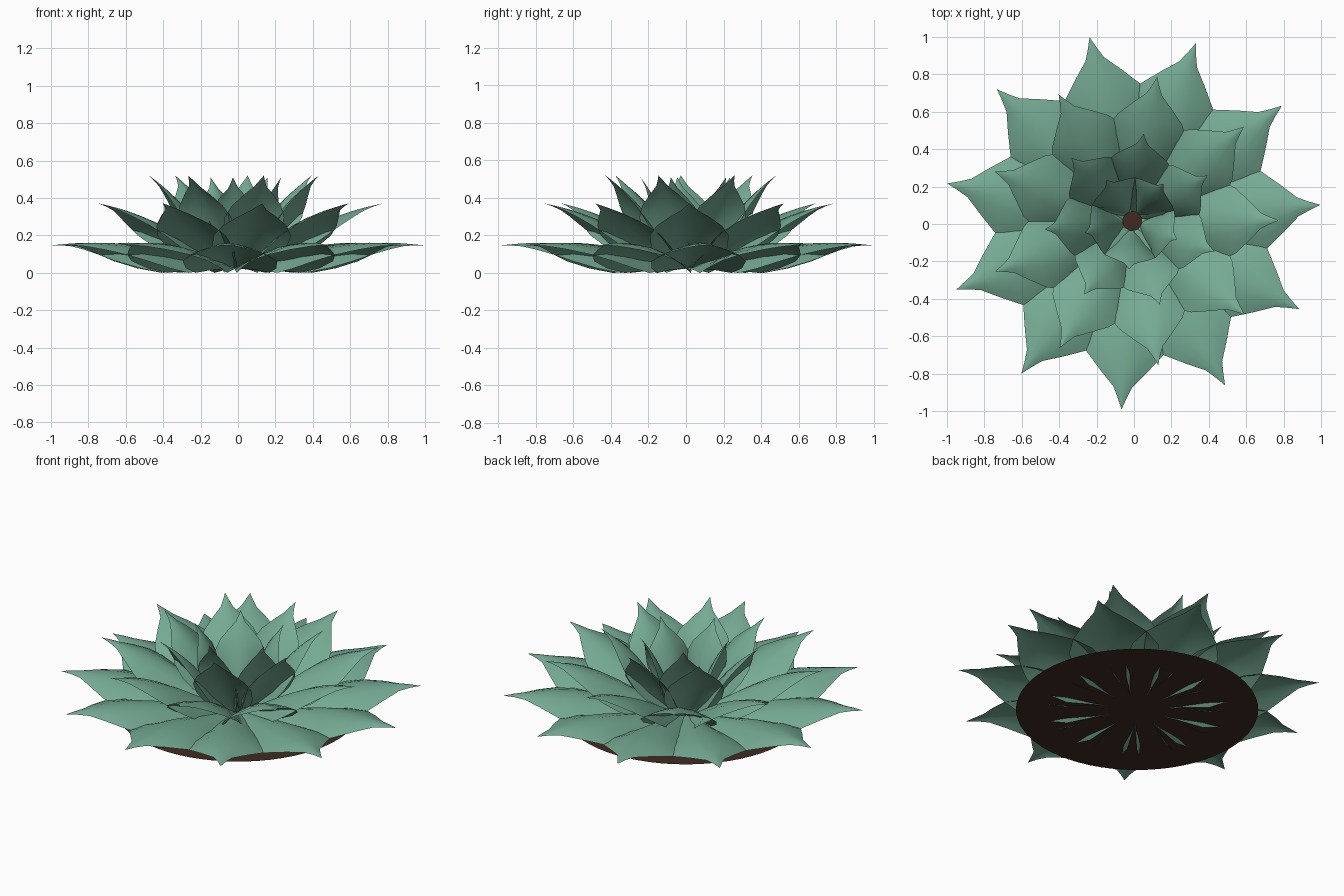
import bpy, bmesh, math

if "Cube" in bpy.data.objects:
    bpy.data.objects.remove(bpy.data.objects["Cube"])

CENTRE = (-0.009, 0.016)
PIVOT = (0.05, 0.03)

# Leaf stations: distance out, midrib height, half width, edge droop
STATIONS = [
    (0.05, 0.030, 0.035, 0.008),
    (0.20, 0.070, 0.120, 0.055),
    (0.35, 0.107, 0.195, 0.107),
    (0.47, 0.132, 0.240, 0.108),
    (0.60, 0.150, 0.250, 0.088),
    (0.70, 0.157, 0.205, 0.062),
    (0.80, 0.159, 0.122, 0.036),
    (0.88, 0.156, 0.050, 0.016),
    (0.94, 0.151, 0.023, 0.006),
    (1.00, 0.145, 0.000, 0.000),
]
COLUMNS = [-1, -0.7, -0.35, 0, 0.35, 0.7, 1]


def material(name, colour):
    m = bpy.data.materials.new(name)
    m.diffuse_color = (*colour, 1)
    m.use_nodes = True
    m.node_tree.nodes["Principled BSDF"].inputs["Base Color"].default_value = m.diffuse_color
    return m


GREEN = material("leaf green", (0.18, 0.41, 0.295))
BROWN = material("soil brown", (0.052, 0.024, 0.015))


def finish(name, bm, mat):
    mesh = bpy.data.meshes.new(name)
    bm.to_mesh(mesh)
    bm.free()
    mesh.materials.append(mat)
    obj = bpy.data.objects.new(name, mesh)
    obj.location = (*CENTRE, 0)
    bpy.context.collection.objects.link(obj)
    return obj


def add_leaf(bm, size, tilt, turn):
    """One arched, pointed leaf, tilted about its base and turned about z."""
    ct, st, ca, sa = math.cos(tilt), math.sin(tilt), math.cos(turn), math.sin(turn)
    rows = []
    for r, z, half, droop in STATIONS:
        row = []
        for u in COLUMNS:
            dr = (r - PIVOT[0]) * size
            dz = (z - droop * abs(u) ** 1.6 - PIVOT[1]) * size
            x = PIVOT[0] + dr * ct - dz * st
            h = PIVOT[1] + dr * st + dz * ct
            y = half * u * size
            row.append(bm.verts.new((x * ca - y * sa, x * sa + y * ca, h)))
            if half == 0:
                break
        rows.append(row)
    for a, b in zip(rows, rows[1:]):
        for i in range(len(COLUMNS) - 1):
            if len(b) == 1:
                bm.faces.new((a[i], b[0], a[i + 1]))
            else:
                bm.faces.new((a[i], b[i], b[i + 1], a[i + 1]))


# Rings of leaves: name, count, size, tilt, first angle (degrees)
for name, count, size, tilt, start in [
    ("outer_leaves", 11, 1.01, 0, 4.9),
    ("second_leaves", 9, 0.844, 18, 0.2),
    ("third_leaves", 7, 0.674, 42.5, -20.3),
    ("inner_leaves", 5, 0.547, 59.5, 50),
]:
    bm = bmesh.new()
    for i in range(count):
        add_leaf(bm, size, math.radians(tilt), math.radians(start + 360 * i / count))
    for f in bm.faces:
        f.smooth = True
    finish(name, bm, GREEN)

# Flat soil disc under the leaves
bm = bmesh.new()
bmesh.ops.create_circle(bm, cap_ends=True, segments=64, radius=0.67)
bmesh.ops.translate(bm, vec=(0, 0, 0.018), verts=bm.verts)
finish("soil_disc", bm, BROWN)
